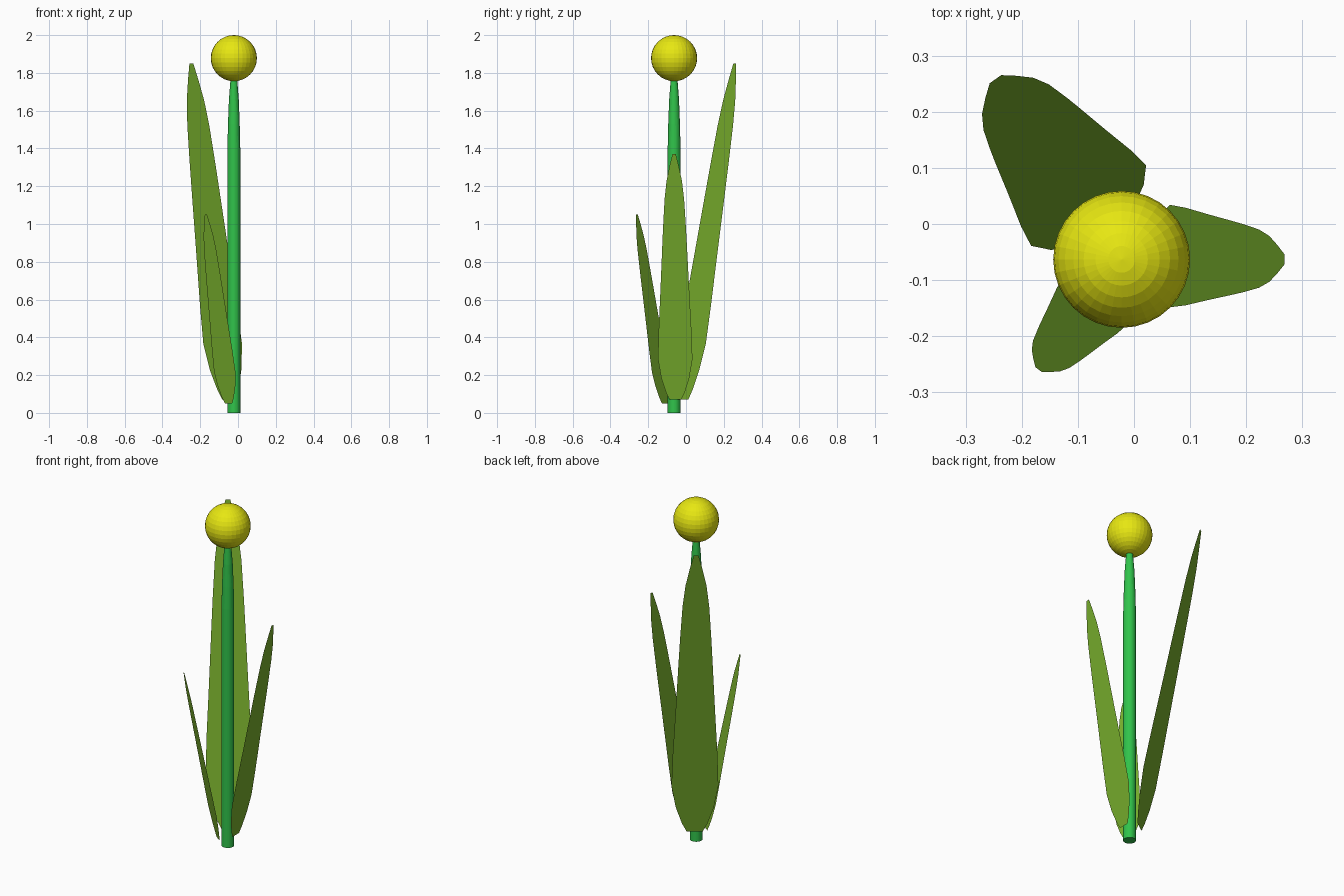
import bpy, bmesh, math
from mathutils import Vector

if "Cube" in bpy.data.objects:
    bpy.data.objects.remove(bpy.data.objects["Cube"])

CX, CY = -0.022, -0.063          # flower axis


def material(name, rgb):
    m = bpy.data.materials.new(name)
    m.diffuse_color = (*rgb, 1)
    m.use_nodes = True
    m.node_tree.nodes["Principled BSDF"].inputs["Base Color"].default_value = m.diffuse_color
    return m


def add_object(name, bm, mat):
    mesh = bpy.data.meshes.new(name)
    bm.to_mesh(mesh)
    bm.free()
    mesh.materials.append(mat)
    ob = bpy.data.objects.new(name, mesh)
    bpy.context.collection.objects.link(ob)
    return ob


stem_green = material("stem green", (0.03, 0.55, 0.07))
leaf_green = material("leaf green", (0.19, 0.43, 0.026))
yellow = material("blossom yellow", (0.80, 0.80, 0.006))

# Blossom: faceted ball
bm = bmesh.new()
bmesh.ops.create_uvsphere(bm, u_segments=32, v_segments=16, radius=0.122)
bmesh.ops.translate(bm, verts=bm.verts, vec=(CX, CY, 1.878))
add_object("blossom", bm, yellow)

# Stem: round tube narrowing below the blossom
SIDES = 32
bm = bmesh.new()
rings = []
for r, z in [(0.034, 0), (0.034, 1.4), (0.031, 1.53), (0.026, 1.66), (0.019, 1.75), (0.016, 1.8)]:
    rings.append([bm.verts.new((CX + r * math.cos(2 * math.pi * i / SIDES),
                                CY + r * math.sin(2 * math.pi * i / SIDES), z))
                  for i in range(SIDES)])
for a, b in zip(rings, rings[1:]):
    for i in range(SIDES):
        j = (i + 1) % SIDES
        bm.faces.new((a[i], a[j], b[j], b[i]))
bm.faces.new(rings[0][::-1])
bm.faces.new(rings[-1])
add_object("stem", bm, stem_green)

# Leaf outline: (fraction of length, half width at full size)
OUTLINE = [(0, 0.042), (0.03, 0.068), (0.087, 0.101), (0.165, 0.125), (0.28, 0.119),
           (0.45, 0.104), (0.62, 0.09), (0.70, 0.083), (0.815, 0.071),
           (0.89, 0.056), (0.95, 0.034), (1, 0.0125)]


def leaf(name, angle, size, base_r, tip_r, base_z, tip_z, shift):
    """Flat sheet leaning outwards; shift moves its foot sideways."""
    a = math.radians(angle)
    out = Vector((math.cos(a), math.sin(a), 0))
    side = Vector((math.sin(a), -math.cos(a), 0))
    bm = bmesh.new()
    rows = []
    for t, w in OUTLINE:
        mid = Vector((CX, CY, base_z + (tip_z - base_z) * t))
        mid += out * (base_r + (tip_r - base_r) * t) + side * shift * (1 - t)
        rows.append([bm.verts.new(mid + side * w * size * s) for s in (-1, 1)])
    for p, q in zip(rows, rows[1:]):
        bm.faces.new((p[0], p[1], q[1], q[0]))
    add_object(name, bm, leaf_green)


leaf("large_leaf", 125, 1.0, 0.057, 0.392, 0.07, 1.85, 0.008)
leaf("medium_leaf", 0, 0.73, 0.046, 0.290, 0.07, 1.37, -0.007)
leaf("small_leaf", 233, 0.567, 0.057, 0.246, 0.05, 1.05, -0.008)
